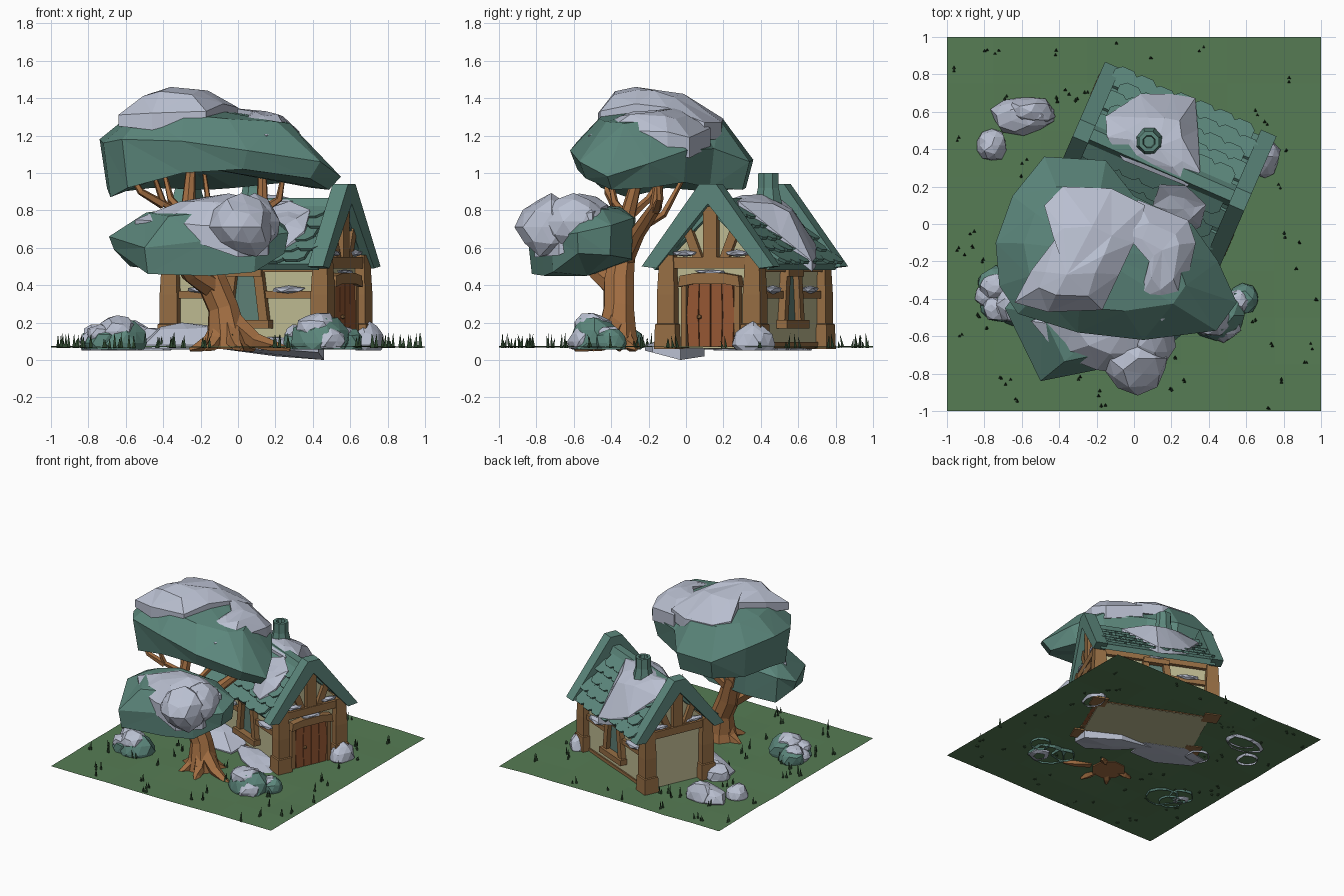
import bpy, bmesh, math, random
from mathutils import Vector, Matrix

if "Cube" in bpy.data.objects:
    bpy.data.objects.remove(bpy.data.objects["Cube"])

random.seed(4)
HOUSE = Matrix.Translation((0.15, 0.315, 0)) @ Matrix.Rotation(math.radians(-23.5), 4, 'Z')
WORLD = Matrix.Identity(4)
GROUND = 0.07


def colour(name, r, g, b):
    m = bpy.data.materials.new(name)
    lin = lambda c: (c / 255 / 12.92) if c < 11 else ((c / 255 + 0.055) / 1.055) ** 2.4
    m.diffuse_color = (lin(r), lin(g), lin(b), 1)
    m.use_nodes = True
    m.node_tree.nodes["Principled BSDF"].inputs["Base Color"].default_value = m.diffuse_color
    return m


TEAL = colour("teal green", 92, 135, 124)
SNOW = colour("snow", 185, 191, 208)
GRASS = colour("meadow green", 86, 124, 84)
BLADE = colour("dark grass", 42, 66, 42)
WOOD = colour("timber brown", 150, 110, 68)
BARK = colour("bark brown", 162, 110, 66)
DOOR = colour("door red brown", 150, 88, 52)
WALL = colour("cream plaster", 190, 186, 146)
PANE = colour("window green", 94, 128, 118)


def finish(name, bm, mat, M=WORLD, tri=False):
    bmesh.ops.recalc_face_normals(bm, faces=bm.faces)
    if tri:
        bmesh.ops.triangulate(bm, faces=bm.faces)
    me = bpy.data.meshes.new(name)
    bm.to_mesh(me)
    bm.free()
    me.materials.append(mat)
    ob = bpy.data.objects.new(name, me)
    ob.matrix_world = M
    bpy.context.collection.objects.link(ob)
    return ob


def loft(bm, rings, caps=True):
    rows = [[bm.verts.new(p) for p in r] for r in rings]
    n = len(rows[0])
    for a, b in zip(rows, rows[1:]):
        for i in range(n):
            bm.faces.new((a[i], a[(i + 1) % n], b[(i + 1) % n], b[i]))
    if caps:
        bm.faces.new(rows[0])
        bm.faces.new(rows[-1])
    return rows


def prism(name, pts, axis, a, b, mat, M=HOUSE):
    """Flat polygon pushed along the ridge ('u') or across it ('v')."""
    put = (lambda p, d: (d, p[0], p[1])) if axis == 'u' else (lambda p, d: (p[0], d, p[1]))
    bm = bmesh.new()
    loft(bm, [[put(p, d) for p in pts] for d in (a, b)])
    return finish(name, bm, mat, M)


def beam(name, p, q, w, axis, a, b, mat=WOOD):
    p, q = Vector(p), Vector(q)
    t = (q - p).normalized()
    n = Vector((-t.y, t.x)) * w / 2
    return prism(name, [p + n, q + n, q - n, p - n], axis, a, b, mat)


def dome(name, pts, apex, mat, under, inset=0.95, M=WORLD, k=.45, rise=.75):
    """Faceted mound: outline points are (x, y, lower z, upper z)."""
    c = Vector(apex)
    j = lambda: random.uniform(-0.012, 0.012)
    low = [Vector((c.x + (x - c.x) * inset, c.y + (y - c.y) * inset, lo)) for x, y, lo, hi in pts]
    high = [Vector((x, y, hi)) for x, y, lo, hi in pts]
    mid = [Vector((p.x + (c.x - p.x) * k + j(), p.y + (c.y - p.y) * k + j(),
                   p.z + (c.z - p.z) * rise + j())) for p in high]
    bm = bmesh.new()
    rows = loft(bm, [low, high, mid], False)
    for row, z in ((rows[0], under), (rows[-1], c.z)):
        v = bm.verts.new((c.x, c.y, z))
        for i in range(len(row)):
            bm.faces.new((row[i], row[i - 1], v))
    return finish(name, bm, mat, M, True)


def blob(name, c, r, mat, M=WORLD, floor=None, sub=2, rough=0.12):
    """Rough rounded lump; with a floor it becomes a shell open underneath."""
    bm = bmesh.new()
    bmesh.ops.create_icosphere(bm, subdivisions=sub, radius=1)
    for v in bm.verts:
        s = 1 + random.uniform(-rough, rough)
        v.co = Vector([c[i] + v.co[i] * r[i] * s for i in range(3)])
        if floor is not None:
            v.co.z = max(v.co.z, floor)
    bmesh.ops.recalc_face_normals(bm, faces=bm.faces)
    if floor is not None:
        bmesh.ops.delete(bm, geom=[f for f in bm.faces if all(v.co.z <= floor + 1e-5 for v in f.verts)],
                         context='FACES')
    return finish(name, bm, mat, M)


def limb(name, path, mat=BARK, n=7):
    """Tapered branch through (x, y, z, radius) points."""
    P = [Vector(p[:3]) for p in path]
    rings = []
    for i, p in enumerate(path):
        t = (P[min(i + 1, len(P) - 1)] - P[max(i - 1, 0)]).normalized()
        e = t.cross(Vector((0.3, 1, 0.1))).normalized()
        f = t.cross(e)
        rings.append([P[i] + (e * math.cos(a * math.tau / n) + f * math.sin(a * math.tau / n)) * p[3]
                      for a in range(n)])
    bm = bmesh.new()
    loft(bm, rings)
    return finish(name, bm, mat)


# Slightly uneven meadow with grass blades
bm = bmesh.new()
bmesh.ops.create_grid(bm, x_segments=8, y_segments=8, size=1, matrix=Matrix.Translation((0, 0, GROUND)))
for v in bm.verts:
    v.co.z += random.uniform(-.004, .005)
finish("meadow", bm, GRASS)
bm = bmesh.new()
for i in range(80):
    x, y = random.uniform(-.98, .98), random.uniform(-.98, .98)
    if (Vector((x, y)) - Vector((.15, .32))).length < .48:
        continue
    for k in range(2):
        h = random.uniform(.035, .085)
        T = Matrix.Translation((x + random.uniform(-.015, .015), y + random.uniform(-.015, .015), GROUND + h / 2 - .005))
        bmesh.ops.create_cone(bm, segments=3, radius1=.011, radius2=0, depth=h,
                              matrix=T @ Matrix.Rotation(random.uniform(-.25, .25), 4, 'X'))
finish("grass_blades", bm, BLADE)

# House walls, posts and gable timbers
prism("walls", [(-.25, .062), (.25, .062), (.25, .54), (0, .79), (-.25, .54)], 'u', -.43, .43, WALL)
for s in (1, -1):
    for t in (1, -1):
        bm = bmesh.new()
        loft(bm, [[(s * .44 + a * w, t * .25 + b * w, z) for a, b in ((-1, -1), (1, -1), (1, 1), (-1, 1))]
                  for z, w in ((.06, .062), (.19, .058), (.195, .05), (.35, .05), (.56, .04))])
        finish("corner_post", bm, WOOD, HOUSE)
        beam("gable_brace", (t * .075, .54), (t * .14, .7), .05, 'u', s * .42, s * .46)
        blob("gable_ledge_snow", (s * .455, t * .15, .57), (.03, .08, .018), SNOW, HOUSE, sub=1)
    beam("tie_beam", (-.28, .52), (.28, .52), .06, 'u', s * .42, s * .475)
    beam("king_post", (0, .53), (0, .82), .08, 'u', s * .42, s * .47)
    beam("eave_beam", (-.45, .5), (.45, .5), .06, 'v', s * .24, s * .28)
    beam("sill_beam", (-.43, .08), (.43, .08), .03, 'v', s * .24, s * .26)
    # Side windows with rails and snow on the ledges
    prism("window_pane", [(-.08, .2), (.08, .2), (.055, .46), (-.055, .46)], 'v', s * .25, s * .258, PANE)
    beam("window_sill", (-.15, .19), (.15, .19), .045, 'v', s * .24, s * .31)
    beam("window_lintel", (-.1, .465), (.1, .465), .04, 'v', s * .24, s * .30)
    blob("lintel_snow", (0, s * .285, .492), (.07, .03, .016), SNOW, HOUSE, sub=1)
    for t in (1, -1):
        beam("window_jamb", (t * .11, .2), (t * .075, .47), .05, 'v', s * .24, s * .29)
        beam("wall_rail", (t * .1, .35), (t * .42, .35), .04, 'v', s * .24, s * .275)
        blob("rail_snow", (t * .25, s * .27, .375), (.1, .035, .022), SNOW, HOUSE, sub=1)

# Door of bowed planks under an arched lintel
edge = [-.13, -.065, 0, .065, .13]
for a, b in zip(edge, edge[1:]):
    prism("door_plank", [(a + .002, .07), (b - .002, .07), (b * 1.08 - .002, .24), (b - .002, .41),
                         (a + .002, .41), (a * 1.08 + .002, .24)], 'u', .43, .462, DOOR)
prism("door_lintel", [(-.18, .39), (-.1, .405), (.1, .405), (.18, .39), (.17, .45), (.08, .465),
                      (-.08, .465), (-.17, .45)], 'u', .42, .485, WOOD)
for t in (1, -1):
    beam("door_jamb", (t * .155, .065), (t * .155, .4), .03, 'u', .42, .465)
blob("door_knob", (.475, -.06, .23), (.014, .014, .014), WOOD, HOUSE, sub=1)
blob("door_lintel_snow", (.46, 0, .472), (.03, .1, .013), SNOW, HOUSE, sub=1)

# Roof: slab, bargeboards, ridge cap, overlapping shingles
roof_z = lambda v: .84 - .92 * abs(v)
prism("roof_slab", [(-.355, .513), (0, .84), (.355, .513), (.33, .48), (0, .79), (-.33, .48)], 'u', -.45, .45, TEAL)
for s in (1, -1):
    prism("bargeboard", [(-.385, .5), (-.05, .94), (.05, .94), (.385, .5), (.3, .49), (0, .835), (-.3, .49)],
          'u', s * .41, s * .5, TEAL)
prism("ridge_cap", [(-.06, .81), (-.03, .865), (.03, .865), (.06, .81)], 'u', -.42, .42, TEAL)
down, out = Vector((0, .735, -.678)), Vector((0, .678, .735))
bm = bmesh.new()
for s in (1, -1):
    for row in range(5):
        for col in range(7):
            w, h = .066, .125 + random.uniform(-.014, .012)
            u = -.37 + (col + .5 * (row % 2)) * .114
            top = Vector((u, 0, .84)) + down * (.02 + row * .088)
            rings = []
            for lift in (0, .018):
                ring = [top + Vector((a * w, 0, 0)) + down * (h * b) + out * (lift + .022 * b)
                        for a, b in ((-1, 0), (1, 0), (1, .75), (.5, 1), (-.5, 1), (-1, .75))]
                rings.append([(p.x, p.y * s, p.z) for p in ring])
            loft(bm, rings)
finish("roof_shingles", bm, TEAL, HOUSE)
for name, line, apex in (
        ("back_roof_snow", [(-.38, .12), (-.26, .3), (-.1, .37), (.02, .4), (.1, .25), (.2, .05), (.17, -.05),
                            (-.2, -.06), (-.33, .02)], (-.06, .08, .885)),
        ("front_roof_snow", [(.03, -.1), (.04, -.22), (.12, -.3), (.25, -.32), (.32, -.22), (.3, -.1),
                             (.16, -.05)], (.2, -.17, .77))):
    dome(name, [(u, v, roof_z(v), roof_z(v) + .055) for u, v in line], apex, SNOW, roof_z(apex[1]) - .02, 1, HOUSE)

# Chimney: tapered, eight sided, hollow at the top
bm = bmesh.new()
loft(bm, [[(.08 + r * math.cos((k + .5) * math.tau / 8), .44 + r * math.sin((k + .5) * math.tau / 8), z)
           for k in range(8)]
          for z, r in ((.62, .105), (.8, .088), (.92, .06), (1.0, .058), (1.0, .035), (.95, .03))])
finish("chimney", bm, TEAL)

# Tree trunk, roots and branches
limb("trunk", [(-.06, -.37, .06, .13), (-.06, -.37, .14, .11), (-.08, -.36, .28, .085), (-.14, -.36, .42, .085),
               (-.2, -.33, .62, .065)], n=8)
for ang, ln in ((-20, .36), (35, .18), (175, .2), (235, .2), (290, .24)):
    a = math.radians(ang)
    limb("root", [(-.06 + math.cos(a) * d * ln, -.37 + math.sin(a) * d * ln, z, r)
                  for d, z, r in ((.1, .2, .06), (.45, .1, .045), (.75, .072, .03), (1, .055, .01))], n=5)
limb("low_branch", [(-.12, -.36, .38, .07), (-.25, -.46, .47, .06), (-.32, -.55, .56, .04)])
limb("left_branch", [(-.2, -.33, .56, .06), (-.27, -.31, .78, .042), (-.25, -.24, 1.05, .025)])
limb("right_branch", [(-.17, -.34, .52, .055), (-.02, -.26, .68, .042), (.13, -.16, .82, .035), (.13, -.13, 1.08, .02)])
for path in ([(-.27, -.31, .76), (-.4, -.38, .84), (-.46, -.42, 1.02)],
             [(-.27, -.31, .76), (-.36, -.2, .86), (-.4, -.1, 1.02)],
             [(-.4, -.38, .83), (-.52, -.42, .9), (-.58, -.42, 1.0)],
             [(.13, -.16, .8), (.22, -.14, .86), (.25, -.15, 1.03)],
             [(-.22, -.32, .66), (-.15, -.12, .78), (-.18, 0, 1.0)]):
    limb("twig", [(*p, r) for p, r in zip(path, (.026, .02, .011))], n=5)

# Upper canopy and its snow
dome("upper_canopy", [
    (-.74, -.1, .92, 1.18), (-.72, -.33, .87, 1.16), (-.62, -.48, .92, 1.18), (-.3, -.58, 1.0, 1.17),
    (.05, -.62, 1.02, 1.12), (.44, -.57, .97, 1.06), (.55, -.42, .91, .98), (.45, -.2, .92, 1.05),
    (.31, 0, .95, 1.12), (0, .15, .92, 1.13), (-.15, .34, .91, 1.06), (-.48, .36, .92, 1.07),
    (-.65, .15, .9, 1.15)], (-.25, -.14, 1.36), TEAL, 1.04, .92, k=.33, rise=.72)
dome("upper_snow", [
    (-.64, -.42, 1.25, 1.31), (-.46, -.47, 1.23, 1.32), (-.17, -.46, 1.25, 1.33), (-.08, -.27, 1.3, 1.37),
    (0, -.1, 1.28, 1.35), (.06, .1, 1.18, 1.27), (-.12, .19, 1.18, 1.27), (-.38, .2, 1.18, 1.29),
    (-.48, .1, 1.2, 1.31), (-.42, -.08, 1.3, 1.38), (-.55, -.25, 1.27, 1.35)], (-.36, -.27, 1.46), SNOW, 1.3, 1)
dome("side_snow", [
    (.03, -.4, 1.17, 1.28), (.15, -.52, 1.1, 1.2), (.26, -.42, 1.1, 1.23), (.33, -.1, 1.1, 1.22),
    (.29, .02, 1.08, 1.19), (.02, .13, 1.14, 1.24), (-.05, -.05, 1.25, 1.35), (.08, -.2, 1.22, 1.33)],
    (.15, -.14, 1.33), SNOW, 1.15, 1)

# Lower canopy and its snow
dome("lower_canopy", [
    (-.69, -.45, .59, .66), (-.5, -.84, .46, .6), (-.15, -.77, .45, .64), (.1, -.72, .47, .66),
    (.27, -.58, .57, .68), (.25, -.4, .56, .72), (0, -.28, .54, .76), (-.35, -.27, .52, .76),
    (-.6, -.33, .5, .71)], (-.15, -.53, .83), TEAL, .45, k=.35)
dome("lower_snow", [
    (-.55, -.52, .7, .75), (-.4, -.7, .68, .74), (-.2, -.78, .62, .72), (0, -.81, .55, .72),
    (.16, -.68, .56, .76), (.2, -.5, .64, .79), (0, -.42, .72, .83), (-.3, -.4, .72, .81)],
    (-.05, -.57, .89), SNOW, .7, 1)
blob("hanging_snow", (.02, -.72, .71), (.17, .18, .165), SNOW)
blob("side_hanging_snow", (.09, -.6, .74), (.13, .17, .14), SNOW)

# Bushes with snow patches
for parts in ([(.44, -.49, .16), (.58, -.4, .09), (.34, -.42, .1)],
              [(-.63, -.42, .14), (-.74, -.32, .1), (-.72, -.44, .1)]):
    for x, y, r in parts:
        blob("bush", (x, y, .09), (r, r * .9, r * .9), TEAL, floor=.055)
        blob("bush_snow", (x - .015, y - .01, .09 + r * .45), (r * .72, r * .68, r * .58), SNOW, floor=.1)
for x, y, r in ((.48, -.54, .09), (-.78, -.38, .07)):
    blob("bush_skirt_snow", (x, y, .1), (r, r, r * .85), SNOW, floor=.055)

# Snow heaps and drifts
for x, y, rx, ry, h in ((-.59, .58, .17, .1, .11), (-.55, .6, .13, .085, .13), (-.76, .42, .085, .085, .09),
                        (.7, .36, .08, .11, .12), (-.44, .22, .1, .09, .1)):
    blob("snow_heap", (x, y, .08), (rx, ry, h), SNOW, floor=.05)
dome("left_drift", [(-.52, .2, .06, .09), (-.5, .08, .06, .08), (-.25, -.06, .06, .08), (-.02, -.06, .06, .08),
                    (0, .12, .06, .1), (-.3, .25, .06, .12)], (-.3, .14, .2), SNOW, .055, 1)
dome("right_drift", [(-.1, .1, .06, .08), (.1, -.1, .055, .08), (.3, -.22, .05, .08), (.43, -.18, .04, .07),
                     (.46, -.03, 0, .06), (.2, .1, .02, .1)], (.2, -.05, .12), SNOW, .03, 1)
